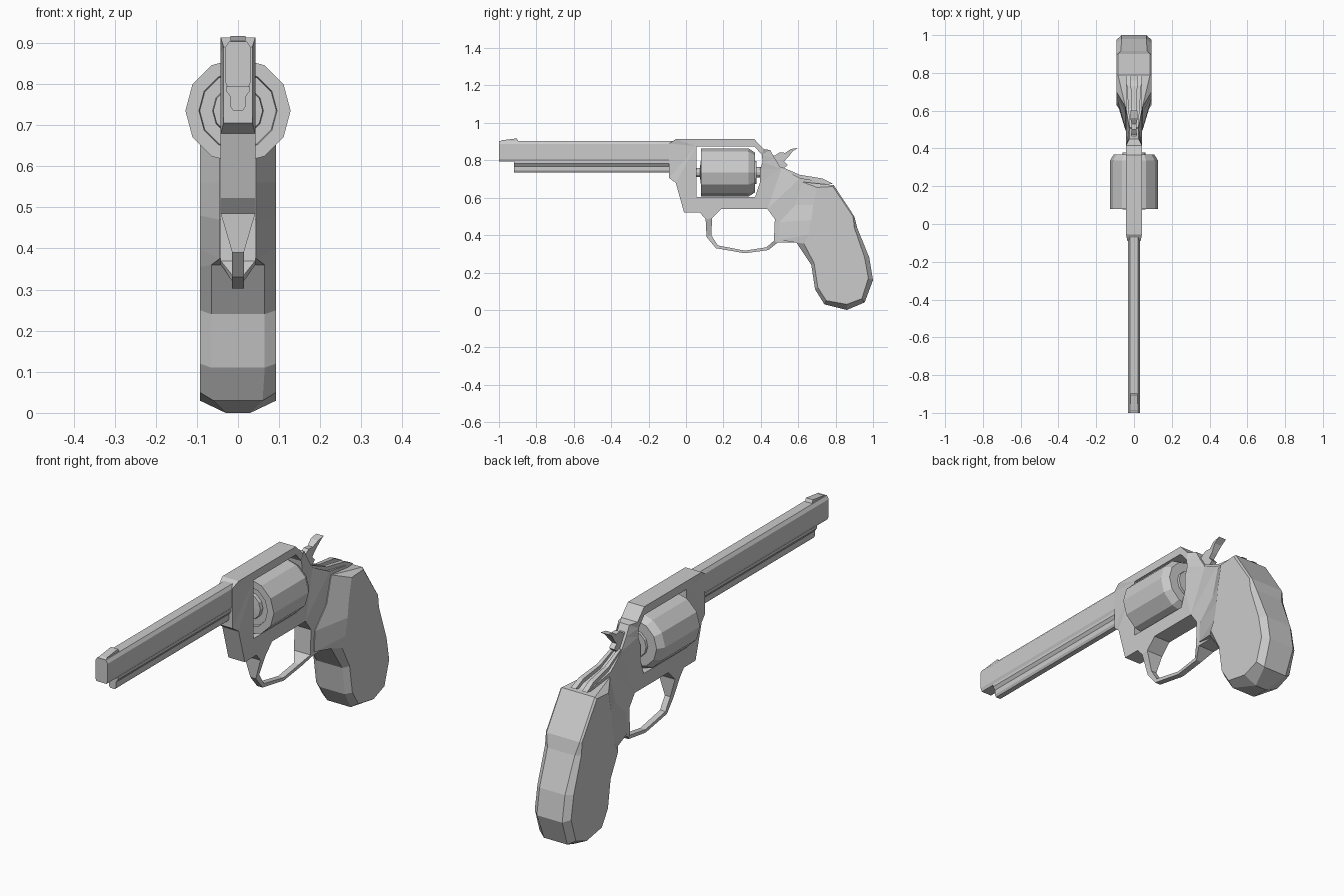
import bpy, bmesh
from math import sin, cos, pi


def finish(name, bm):
    bmesh.ops.recalc_face_normals(bm, faces=bm.faces[:])
    me = bpy.data.meshes.new(name)
    bm.to_mesh(me)
    bm.free()
    ob = bpy.data.objects.new(name, me)
    bpy.context.collection.objects.link(ob)
    return ob


def loft(name, rings):
    """Closed skin through equal-sized rings of (x, y, z), capped at both ends."""
    bm = bmesh.new()
    vs = [[bm.verts.new(p) for p in r] for r in rings]
    n = len(vs[0])
    for a, b in zip(vs, vs[1:]):
        for i in range(n):
            j = (i + 1) % n
            bm.faces.new((a[i], a[j], b[j], b[i]))
    bm.faces.new(vs[0])
    bm.faces.new(vs[-1])
    return finish(name, bm)


def bar(name, section, y0, y1):
    """Mirrored half section of (x, z) swept along y."""
    full = section + [(-x, z) for x, z in reversed(section)]
    return loft(name, [[(x, y, z) for x, z in full] for y in (y0, y1)])


def plate(name, loops, span):
    """Side outline (y, z) with optional holes; span(y, z) gives its x range."""
    bm = bmesh.new()
    other, rim = {}, []
    for loop in loops:
        vs = [bm.verts.new((0, y, z)) for y, z in loop]
        rim += [bm.edges.new((vs[i - 1], vs[i])) for i in range(len(vs))]
    pairs = [tuple(e.verts) for e in rim]
    bmesh.ops.triangle_fill(bm, edges=rim, use_beauty=True)
    for v in bm.verts[:]:
        x0, x1 = span(v.co.y, v.co.z)
        v.co.x = x0
        other[v] = bm.verts.new((x1, v.co.y, v.co.z))
    for f in bm.faces[:]:
        bm.faces.new([other[v] for v in reversed(f.verts)])
    for a, b in pairs:
        bm.faces.new((a, b, other[b], other[a]))
    return finish(name, bm)


# Barrel, front sight and lug under the barrel
bar("barrel", [(0.022, 0.903), (0.032, 0.888), (0.032, 0.808), (0.026, 0.793)], -1.0, -0.06)
plate("front_sight", [[(-1.0, 0.90), (-0.985, 0.907), (-0.905, 0.917), (-0.895, 0.90)]],
      lambda y, z: (-0.018, 0.018))
bar("barrel_lug", [(0.028, 0.795), (0.028, 0.782), (0.018, 0.768), (0.018, 0.745), (0.012, 0.735)],
    -0.92, -0.06)

# Frame with cylinder window and trigger guard opening
outline = [(-0.09, 0.89), (-0.055, 0.913), (0.365, 0.913), (0.415, 0.86), (0.45, 0.855),
           (0.475, 0.81), (0.51, 0.755), (0.61, 0.705), (0.73, 0.685), (0.78, 0.66),
           (0.68, 0.42), (0.59, 0.36), (0.49, 0.36), (0.44, 0.32), (0.315, 0.303),
           (0.16, 0.33), (0.11, 0.39), (0.105, 0.485), (0.075, 0.52), (-0.01, 0.52),
           (-0.055, 0.68), (-0.09, 0.705)]
window = [(0.055, 0.605), (0.055, 0.875), (0.365, 0.875), (0.405, 0.83), (0.41, 0.79),
          (0.395, 0.75), (0.395, 0.68), (0.37, 0.605)]
guard = [(0.19, 0.54), (0.14, 0.49), (0.135, 0.40), (0.17, 0.345), (0.315, 0.317),
         (0.43, 0.335), (0.47, 0.37), (0.475, 0.485), (0.435, 0.54)]


def frame_span(y, z):
    w = 0.042
    if y < 0.45 and z < 0.45:
        w = 0.014
    elif 0.42 < y < 0.6 and z > 0.74:
        w = 0.025
    elif y < -0.08:
        w = 0.035
    return -w, w


plate("frame", [outline, window, guard], frame_span)

# Cylinder with its axle, turned in twelve sides
profile = [(0.025, 0.04), (0.025, 0.075), (0.06, 0.078), (0.062, 0.095), (0.093, 0.095),
           (0.095, 0.08), (0.128, 0.08), (0.128, 0.335), (0.107, 0.368), (0.062, 0.368),
           (0.06, 0.378), (0.028, 0.378), (0.028, 0.42)]
loft("cylinder", [[(r * cos(i * pi / 6), y, 0.735 + r * sin(i * pi / 6)) for i in range(12)]
                  for r, y in profile])

# Hammer with curved spur
plate("hammer", [[(0.44, 0.83), (0.475, 0.825), (0.50, 0.842), (0.53, 0.84), (0.56, 0.86),
                  (0.60, 0.867), (0.57, 0.848), (0.545, 0.815), (0.525, 0.795),
                  (0.545, 0.775), (0.50, 0.74), (0.43, 0.76)]],
      lambda y, z: (-0.019, 0.019) if y > 0.55 else (-0.013, 0.013))

# Pair of ribs along the back strap, spreading to the rear
for side, s in (("right", 1), ("left", -1)):
    plate("strap_rib_" + side, [[(0.48, 0.75), (0.51, 0.765), (0.61, 0.722), (0.73, 0.703),
                                 (0.785, 0.675), (0.70, 0.66), (0.52, 0.70)]],
          lambda y, z: (s * (0.008 + 0.03 * (y - 0.5)), s * (0.022 + 0.07 * (y - 0.5))))

# Grip: rim (y, z, half width) rising to flat side panels (y, z)
rim = [(0.62, 0.685, 0.045), (0.585, 0.56, 0.045), (0.50, 0.47, 0.045), (0.495, 0.375, 0.045),
       (0.59, 0.36, 0.065), (0.67, 0.24, 0.065), (0.69, 0.11, 0.065), (0.74, 0.03, 0.06),
       (0.86, 0.0, 0.03), (0.955, 0.04, 0.06), (1.0, 0.16, 0.065), (0.98, 0.28, 0.065),
       (0.915, 0.44, 0.07), (0.90, 0.50, 0.085), (0.79, 0.667, 0.085)]
panel = [(0.70, 0.655), (0.68, 0.56), (0.67, 0.48), (0.655, 0.40), (0.63, 0.355),
         (0.685, 0.25), (0.705, 0.12), (0.75, 0.05), (0.86, 0.03), (0.94, 0.06),
         (0.975, 0.17), (0.955, 0.28), (0.90, 0.44), (0.893, 0.50), (0.785, 0.66)]
loft("grip", [[(-0.093, y, z) for y, z in panel], [(-w, y, z) for y, z, w in rim],
              [(w, y, z) for y, z, w in rim], [(0.093, y, z) for y, z in panel]])
